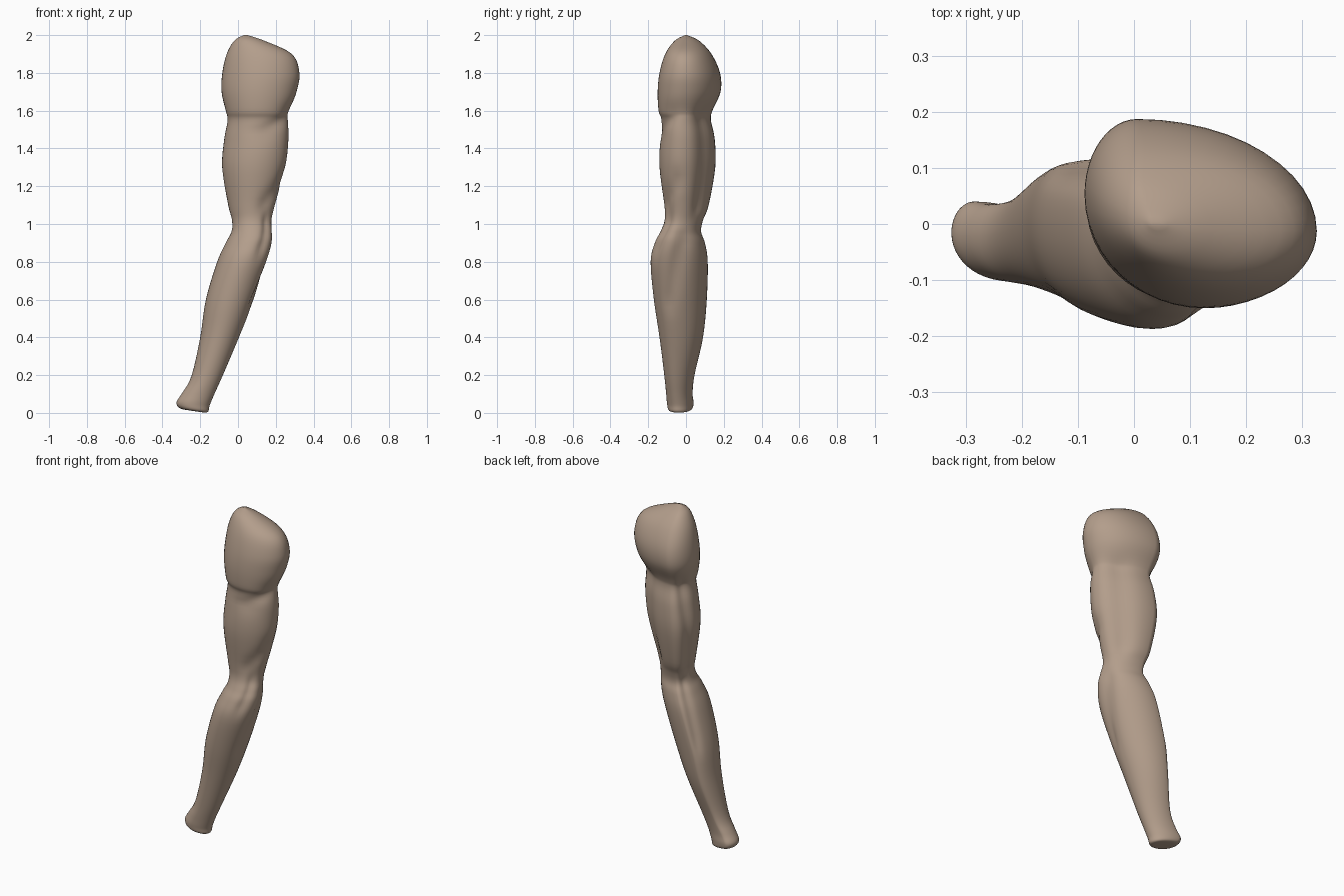
import bpy
import bmesh
import math
from mathutils import Vector

SIDES = 48
STEPS = 5

# Remove the default cube
cube = bpy.data.objects.get("Cube")
if cube:
    bpy.data.objects.remove(cube, do_unlink=True)

# Skin colour
skin = bpy.data.materials.new("warm_skin")
skin.use_nodes = True
tone = (0.45, 0.34, 0.26, 1)
skin.diffuse_color = tone
shader = skin.node_tree.nodes["Principled BSDF"]
shader.inputs["Base Color"].default_value = tone
shader.inputs["Roughness"].default_value = 0.7

# Profile of the limb: height, outer edge, inner edge, front edge, back edge
profile = [
    # wrist end
    (0, -.26, -.2, -.05, -.01),
    (.005, -.31, -.16, -.09, .03),
    (.04, -.325, -.15, -.1, .04),
    (.1, -.295, -.125, -.105, .035),
    # forearm
    (.2, -.245, -.08, -.115, .045),
    (.4, -.2, .005, -.14, .09),
    (.6, -.17, .085, -.17, .11),
    (.8, -.11, .155, -.187, .115),
    (.9, -.065, .18, -.165, .1),
    # elbow
    (.96, -.035, .18, -.135, .08),
    (1.02, -.035, .177, -.113, .09),
    # upper arm
    (1.1, -.055, .195, -.115, .12),
    (1.3, -.085, .25, -.14, .155),
    (1.45, -.073, .267, -.137, .152),
    (1.55, -.055, .265, -.13, .132),
    # shoulder
    (1.6, -.065, .275, -.145, .14),
    (1.7, -.087, .31, -.15, .183),
    (1.8, -.083, .325, -.14, .18),
    (1.9, -.06, .285, -.11, .135),
    (1.97, -.02, .14, -.06, .07),
    (2, .03, .05, -.005, .005),
]


def spline(a, b, c, d, t):
    """Smooth curve value between b and c."""
    return b + (c - a) * t / 2 + (a - 2.5 * b + 2 * c - d / 2) * t**2 \
        + (1.5 * (b - c) + (d - a) / 2) * t**3


def smooth_rows(rows):
    """Fill in the profile between its key rows."""
    padded = [rows[0]] + rows + [rows[-1]]
    for quad in zip(padded, padded[1:], padded[2:], padded[3:]):
        for step in range(STEPS):
            yield [spline(*values, step / STEPS) for values in zip(*quad)]
    yield list(rows[-1])


# Muscle grooves: low height, high height, low angle, high angle, depth, width
grooves = {
    "inner_triceps": (1.1, 1.55, 40, 45, .022, 20),
    "outer_triceps": (1.05, 1.55, 165, 140, .014, 18),
    "biceps_crease": (1.5, 1.58, 285, 340, .012, 28),
    "biceps_end": (1.12, 1.22, 300, 345, .012, 20),
    "elbow_pit": (.88, 1, 305, 315, .012, 14),
    "inner_forearm": (.6, .9, 345, 375, .014, 16),
    "outer_forearm": (.65, .95, 125, 135, .012, 16),
}


def groove_depth(angle, z):
    """Depth of all the grooves at one place on the skin."""
    total = 0
    for low, high, start, end, depth, width in grooves.values():
        along = min(max((z - low) / (high - low), 0), 1)
        centre = start + (end - start) * along
        turn = (angle - centre + 180) % 360 - 180
        past = max(low - z, z - high, 0)
        total += depth * math.exp(-(turn / width)**2 - (past / .06)**2)
    return total


def section(z, outer, inner, front, back):
    """One skewed oval, made of four quarter ellipses."""
    wide, deep = inner - outer, back - front
    back_x, front_x = outer + wide * .23, outer + wide * .54
    outer_y, inner_y = front + deep * .6, front + deep * .4
    middle = Vector(((outer + inner) / 2, (front + back) / 2, 0))
    for i in range(SIDES):
        angle = 360 * i / SIDES
        c, s = math.cos(math.radians(angle)), math.sin(math.radians(angle))
        mid_x = back_x if s >= 0 else front_x
        mid_y = inner_y if c >= 0 else outer_y
        x = mid_x + ((inner if c >= 0 else outer) - mid_x) * abs(c)
        y = mid_y + ((back if s >= 0 else front) - mid_y) * abs(s)
        point = Vector((x, y, 0))
        point -= (point - middle).normalized() * groove_depth(angle, z)
        # The wrist cut rises a little towards the outer side
        lift = max(0, 1 - z / .15) * max(0, -x - .17) * .15
        point.z = max(z, 0) + lift
        yield point


# Loft the whole arm as one skin
bm = bmesh.new()
rings = [[bm.verts.new(p) for p in section(*row)]
         for row in smooth_rows(profile)]
for lower, upper in zip(rings, rings[1:]):
    for i in range(SIDES):
        j = (i + 1) % SIDES
        bm.faces.new((lower[i], lower[j], upper[j], upper[i]))
bm.faces.new(rings[0][::-1])
bm.faces.new(rings[-1])
bmesh.ops.recalc_face_normals(bm, faces=bm.faces)

mesh = bpy.data.meshes.new("arm")
bm.to_mesh(mesh)
bm.free()
mesh.materials.append(skin)
arm = bpy.data.objects.new("arm", mesh)
bpy.context.collection.objects.link(arm)

# Smooth skin with a crisp wrist cut
bpy.ops.object.select_all(action="DESELECT")
arm.select_set(True)
bpy.context.view_layer.objects.active = arm
bpy.ops.object.shade_smooth_by_angle(angle=math.radians(50))
